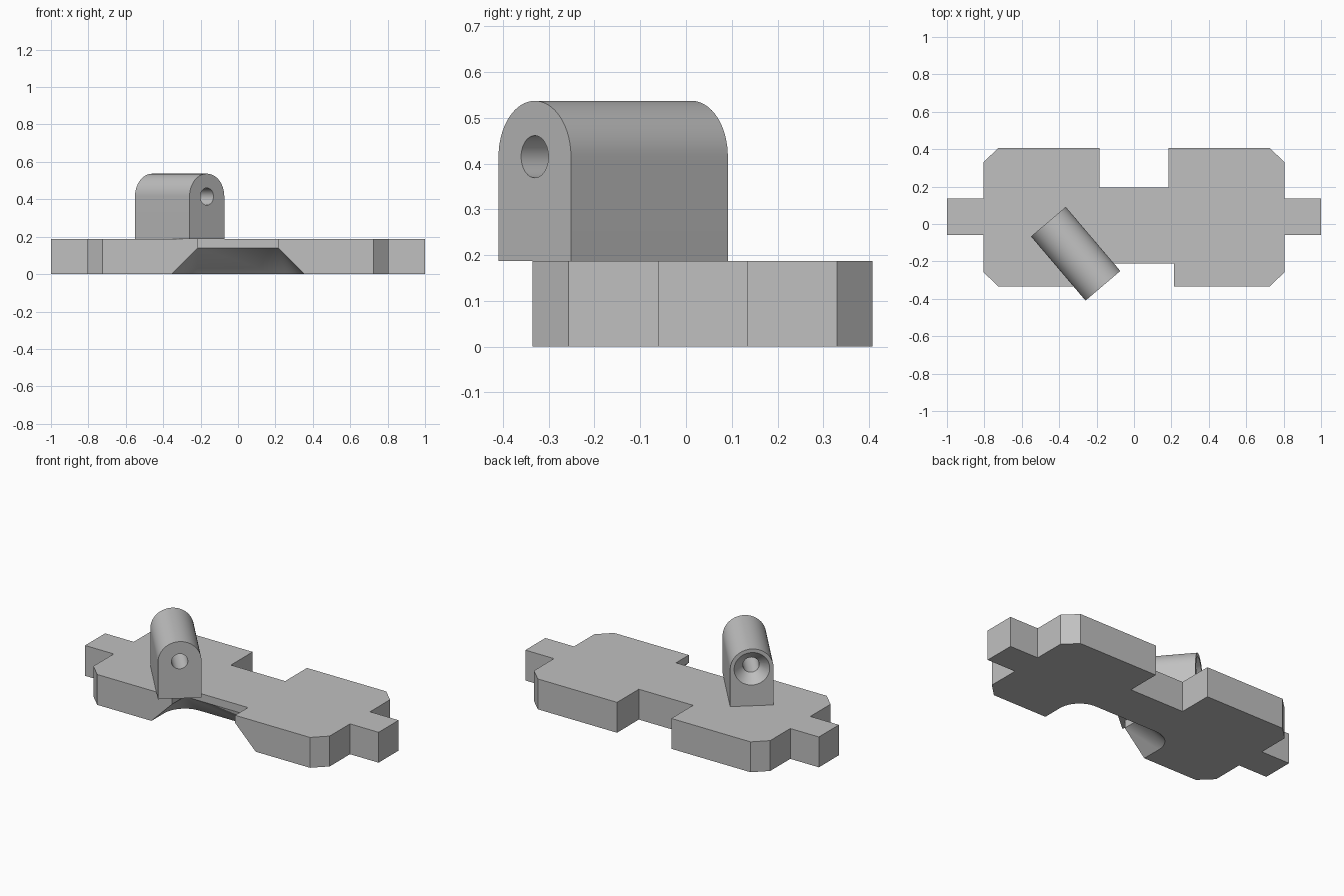
import bpy
import bmesh
from math import sin, cos, pi, radians
from mathutils import Matrix

if "Cube" in bpy.data.objects:
    bpy.data.objects.remove(bpy.data.objects["Cube"], do_unlink=True)

grey = bpy.data.materials.new("plain grey")
grey.use_nodes = True
colour = (0.53, 0.53, 0.53, 1)
grey.diffuse_color = colour
grey.node_tree.nodes["Principled BSDF"].inputs["Base Color"].default_value = colour

TOP = 0.187


def loft(name, rings):
    """Closed solid through rings of equal point count."""
    bm = bmesh.new()
    rows = [[bm.verts.new(p) for p in ring] for ring in rings]
    n = len(rows[0])
    for a, b in zip(rows, rows[1:]):
        for i in range(n):
            j = (i + 1) % n
            bm.faces.new((a[i], a[j], b[j], b[i]))
    bm.faces.new(rows[0][::-1])
    bm.faces.new(rows[-1])
    bmesh.ops.remove_doubles(bm, verts=bm.verts[:], dist=1e-5)
    bmesh.ops.recalc_face_normals(bm, faces=bm.faces[:])
    mesh = bpy.data.meshes.new(name)
    bm.to_mesh(mesh)
    bm.free()
    mesh.materials.append(grey)
    obj = bpy.data.objects.new(name, mesh)
    bpy.context.collection.objects.link(obj)
    return obj


def activate(obj):
    bpy.ops.object.select_all(action="DESELECT")
    obj.select_set(True)
    bpy.context.view_layer.objects.active = obj


def cut(obj, cutter):
    mod = obj.modifiers.new("cut", "BOOLEAN")
    mod.operation = "DIFFERENCE"
    mod.solver = "EXACT"
    mod.object = cutter
    activate(obj)
    bpy.ops.object.modifier_apply(modifier=mod.name)
    bpy.data.objects.remove(cutter, do_unlink=True)


# Base plate: mirrored outline with end tabs, chamfers and a rear notch
half = [(0.725, -0.335), (0.805, -0.257), (0.805, -0.06), (1, -0.06),
        (1, 0.135), (0.805, 0.135), (0.805, 0.33), (0.725, 0.407),
        (0.185, 0.407), (0.185, 0.195)]
outline = half + [(-x, y) for x, y in reversed(half)]
base = loft("base_plate", [[(x, y, z) for x, y in outline] for z in (0, TOP)])


# Front notch: straight at the top, flaring below with rounded corners
def notch_ring(z, grow):
    w, depth, steps = 0.215, -0.21, 16
    arc = [(w + grow * cos(i * pi / 2 / steps), depth + grow * sin(i * pi / 2 / steps), z)
           for i in range(steps + 1)]
    right = [(w + grow, -0.6, z)] + arc
    return right + [(-x, y, z) for x, y, z in reversed(right)]


lip = 0.14
notch = loft("notch_cutter", [notch_ring(-0.03, lip + 0.03), notch_ring(lip, 0),
                              notch_ring(TOP + 0.05, 0)])
cut(base, notch)

# Pivot block: round-topped bar, later turned on the plate
R, AXIS, HALF = 0.122, 0.415, 0.225
arch = [(R * cos(i * pi / 32), AXIS + R * sin(i * pi / 32)) for i in range(33)]
arch = [(R, TOP)] + arch + [(-R, TOP)]
block = loft("pivot_block", [[(x, y, z) for x, z in arch] for y in (-HALF, HALF)])


# Bore with a countersunk rear mouth
def circle(y, r):
    return [(r * cos(i * pi / 24), y, AXIS + r * sin(i * pi / 24)) for i in range(48)]


bore_r, mouth_r = 0.046, 0.1
sink = mouth_r - bore_r
bore = loft("bore_cutter", [circle(-HALF - 0.05, bore_r), circle(HALF - sink, bore_r),
                            circle(HALF + 0.02, mouth_r + 0.02)])
cut(block, bore)
block.data.transform(Matrix.Translation((-0.312, -0.159, 0)) @ Matrix.Rotation(radians(40.4), 4, "Z"))

for part in (base, block):
    activate(part)
    bpy.ops.object.shade_smooth_by_angle(angle=radians(25))
